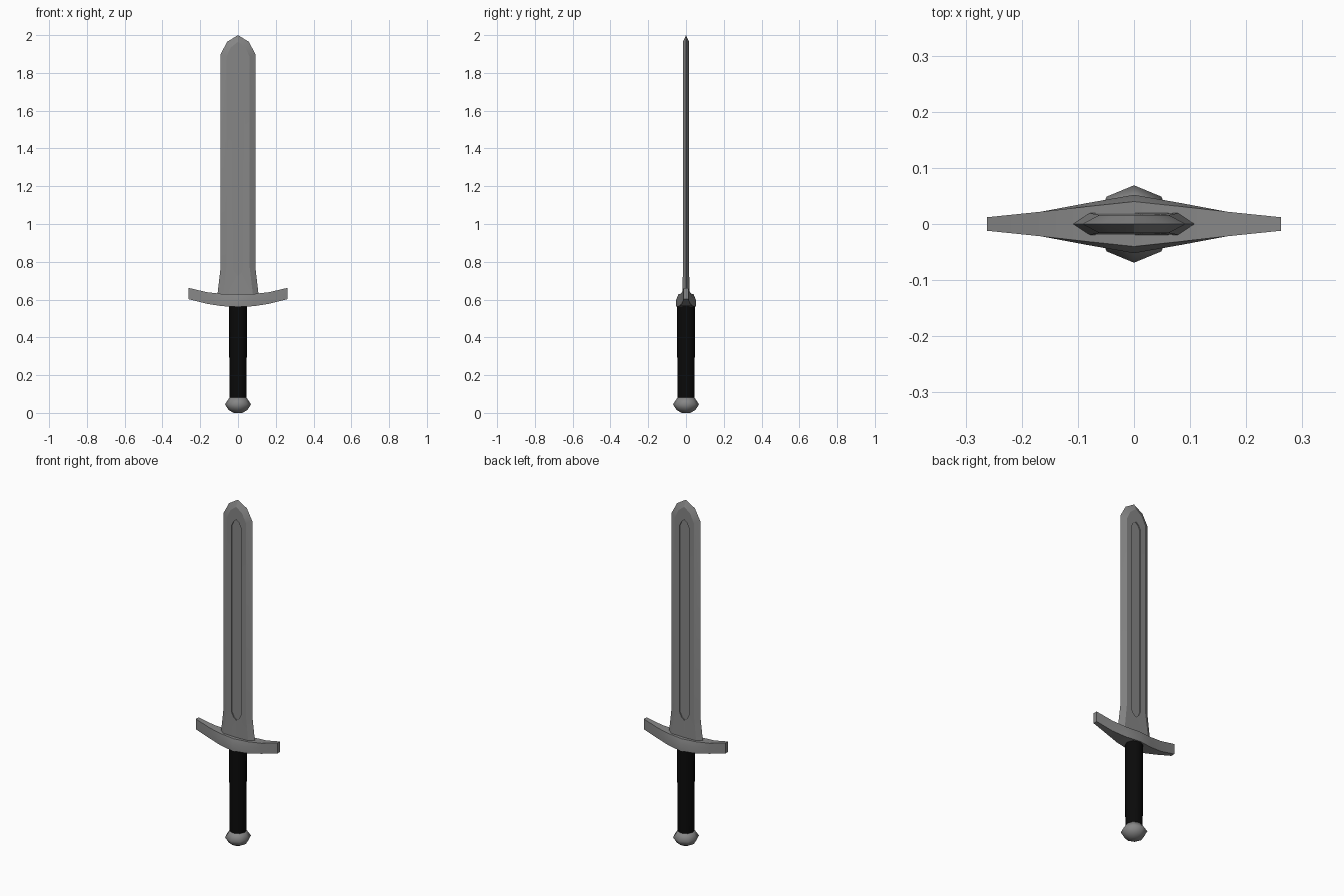
import bpy, bmesh, math

if "Cube" in bpy.data.objects:
    bpy.data.objects.remove(bpy.data.objects["Cube"])


def material(name, v):
    m = bpy.data.materials.new(name)
    m.diffuse_color = (v, v, v, 1)
    m.use_nodes = True
    m.node_tree.nodes["Principled BSDF"].inputs["Base Color"].default_value = m.diffuse_color
    return m


steel = material("dark_steel", .24)
black = material("black_wrap", .003)


def finish(name, bm, mat, angle):
    bmesh.ops.recalc_face_normals(bm, faces=bm.faces)
    me = bpy.data.meshes.new(name)
    bm.to_mesh(me)
    bm.free()
    me.materials.append(mat)
    ob = bpy.data.objects.new(name, me)
    bpy.context.collection.objects.link(ob)
    bpy.ops.object.select_all(action='DESELECT')
    ob.select_set(True)
    bpy.context.view_layer.objects.active = ob
    bpy.ops.object.shade_smooth_by_angle(angle=math.radians(angle))


def loft(bm, rings):
    """Skin quads between consecutive closed rings of equal size."""
    for a, b in zip(rings, rings[1:]):
        n = len(a)
        for i in range(n):
            j = (i + 1) % n
            bm.faces.new((a[i], a[j], b[j], b[i]))


def lathe(name, profile, sides, mat, angle):
    bm = bmesh.new()
    rings = [[bm.verts.new((r * math.cos(2 * math.pi * i / sides),
                            r * math.sin(2 * math.pi * i / sides), z))
              for i in range(sides)] for r, z in profile]
    loft(bm, rings)
    bm.faces.new(rings[0])
    bm.faces.new(rings[-1])
    finish(name, bm, mat, angle)


# Blade: right-half outlines (x, z), mirrored into closed loops
edge = [(0, .60), (.112, .60), (.092, .77), (.092, 1.90), (.057, 1.965), (0, 2.0)]
flat = [(0, .60), (.082, .60), (.062, .77), (.062, 1.885), (.038, 1.935), (0, 1.965)]
fuller = [(0, .725), (.018, .74), (.03, .765), (.03, 1.85), (.018, 1.875), (0, 1.89)]


def blade_ring(bm, half, depth):
    pts = half + [(-x, z) for x, z in half[-2:0:-1]]
    return [bm.verts.new((x, depth * (1.25 if z < .65 else 1), z)) for x, z in pts]


bm = bmesh.new()
outer = blade_ring(bm, edge, 0)
for s in (-1, 1):
    rings = [outer, blade_ring(bm, flat, .016 * s),
             blade_ring(bm, fuller, .016 * s), blade_ring(bm, fuller, .010 * s)]
    loft(bm, rings)
    bm.faces.new(rings[-1])
finish("blade", bm, steel, 20)

# Crossguard: x, bottom z, top z, widest half depth, top half depth
half = [(0, .562, .628, .052, .04), (.085, .565, .63, .037, .031),
        (.165, .578, .639, .022, .022), (.262, .602, .662, .012, .012)]
stations = [(-x, *r) for x, *r in half[:0:-1]] + half
bm = bmesh.new()
rings = []
for x, zb, zt, w, t in stations:
    zm = zb + (zt - zb) * .55
    rings.append([bm.verts.new((x, y, z)) for y, z in
                  ((-w, zb), (w, zb), (w, zm), (t, zt), (-t, zt), (-w, zm))])
loft(bm, rings)
bm.faces.new(rings[0])
bm.faces.new(rings[-1])
finish("crossguard", bm, steel, 40)

# Grip
lathe("grip", [(.045, .07), (.048, .575)], 8, black, 50)

# Pommel
lathe("pommel", [(.022, 0), (.05, .015), (.069, .046), (.045, .082)], 8, steel, 85)
